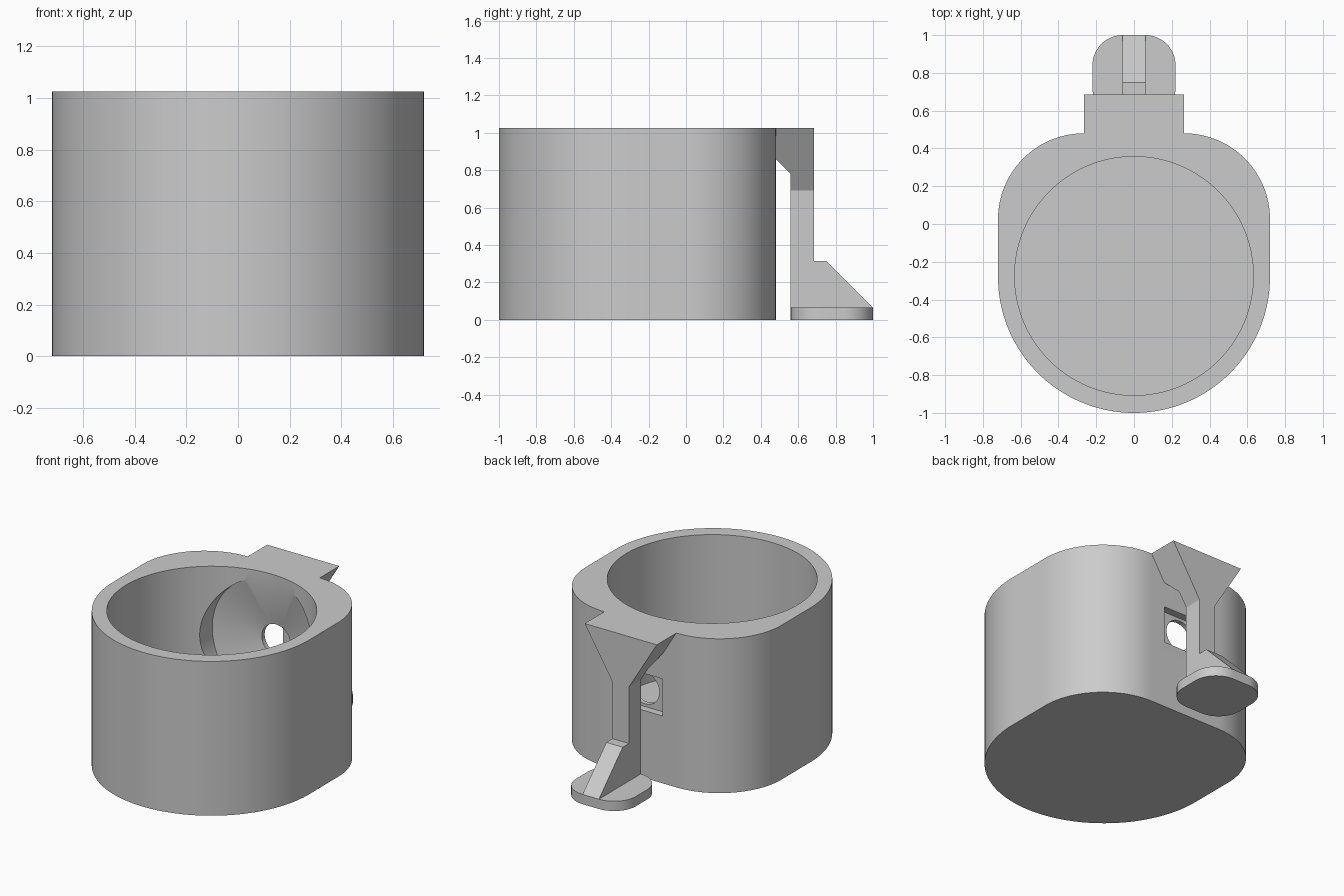
import bpy, bmesh
from math import sin, cos, pi, radians
from mathutils import Vector

if "Cube" in bpy.data.objects:
    bpy.data.objects.remove(bpy.data.objects["Cube"], do_unlink=True)

# One plain grey for everything
grey = bpy.data.materials.new("plain_grey")
grey.use_nodes = True
colour = (0.6, 0.6, 0.6, 1)
grey.diffuse_color = colour
grey.node_tree.nodes["Principled BSDF"].inputs["Base Color"].default_value = colour


def finish(name, bm):
    bmesh.ops.recalc_face_normals(bm, faces=bm.faces)
    mesh = bpy.data.meshes.new(name)
    bm.to_mesh(mesh)
    bm.free()
    mesh.materials.append(grey)
    obj = bpy.data.objects.new(name, mesh)
    bpy.context.collection.objects.link(obj)
    return obj


def prism(name, points, shift):
    """Extrude a flat 3D outline along a vector."""
    bm = bmesh.new()
    face = bm.faces.new([bm.verts.new(p) for p in points])
    ext = bmesh.ops.extrude_face_region(bm, geom=[face])
    verts = [g for g in ext["geom"] if isinstance(g, bmesh.types.BMVert)]
    bmesh.ops.translate(bm, verts=verts, vec=Vector(shift))
    return finish(name, bm)


def revolve_y(name, profile, z, steps=96):
    """Solid of rings (y, radius) about an axis parallel to y."""
    bm = bmesh.new()
    rings = [[bm.verts.new((r * cos(2 * pi * i / steps), y, z + r * sin(2 * pi * i / steps)))
              for i in range(steps)] for y, r in profile]
    for a, b in zip(rings, rings[1:]):
        for i in range(steps):
            j = (i + 1) % steps
            bm.faces.new((a[i], a[j], b[j], b[i]))
    bm.faces.new(rings[0])
    bm.faces.new(rings[-1])
    return finish(name, bm)


def arc(cx, cy, r, start, end, steps, z=0):
    angles = [radians(start + (end - start) * i / steps) for i in range(steps + 1)]
    return [(cx + r * cos(a), cy + r * sin(a), z) for a in angles]


def combine(obj, tool, operation="DIFFERENCE"):
    mod = obj.modifiers.new("cut", "BOOLEAN")
    mod.operation = operation
    mod.solver = "EXACT"
    mod.object = tool
    bpy.context.view_layer.objects.active = obj
    bpy.ops.object.modifier_apply(modifier=mod.name)
    bpy.data.objects.remove(tool, do_unlink=True)


def smooth(obj):
    bpy.ops.object.select_all(action="DESELECT")
    obj.select_set(True)
    bpy.context.view_layer.objects.active = obj
    bpy.ops.object.shade_smooth_by_angle(angle=radians(30))


# Cup: round front, straight sides, rounded back corners
height = 1.025
outline = (arc(0, -0.28, 0.72, 180, 360, 80)
           + arc(0.265, 0.025, 0.455, 0, 90, 32)
           + arc(-0.265, 0.025, 0.455, 90, 180, 32))
cup = prism("cup_body", outline, (0, 0, height))

# Main bore, leaving a floor
bore = arc(0, -0.275, 0.632, 0, 360, 128, z=0.1)[:-1]
combine(cup, prism("bore_cutter", bore, (0, 0, height)))

# Shallow funnel in the back wall with a through hole
hole_z = 0.57
funnel = [(0, 0.42), (0.33, 0.42), (0.4, 0.105), (0.6, 0.105)]
combine(cup, revolve_y("funnel_cutter", funnel, hole_z))

# Square recess around the hole on the outside
recess = [(x, 0.43, hole_z + z) for x, z in
          ((-0.165, -0.123), (0.165, -0.123), (0.165, 0.123), (-0.165, 0.123))]
combine(cup, prism("recess_cutter", recess, (0, 0.2, 0)))
smooth(cup)

# Clip arm: side profile trimmed by a tapering back profile
side = [(0.475, height), (0.685, height), (0.685, 0.315), (0.75, 0.315), (1.0, 0.065),
        (1.0, 0.03), (0.56, 0.03), (0.56, 0.78), (0.475, 0.865)]
arm = prism("clip_arm", [(-0.4, y, z) for y, z in side], (0.8, 0, 0))
half = [(0.06, -0.1), (0.06, 0.69), (0.265, height), (0.265, 1.2)]
back = half + [(-x, z) for x, z in reversed(half)]
combine(arm, prism("taper_cutter", [(x, 0.3, z) for x, z in back], (0, 1, 0)), "INTERSECT")

# Foot pad: rounded square plate at the arm's lower end
pad = []
for k, (sx, sy) in enumerate(((1, 1), (-1, 1), (-1, -1), (1, -1))):
    pad += arc(sx * 0.06, 0.78 + sy * 0.06, 0.16, 90 * k, 90 * k + 90, 16)
foot = prism("foot_pad", pad, (0, 0, 0.065))
smooth(foot)
